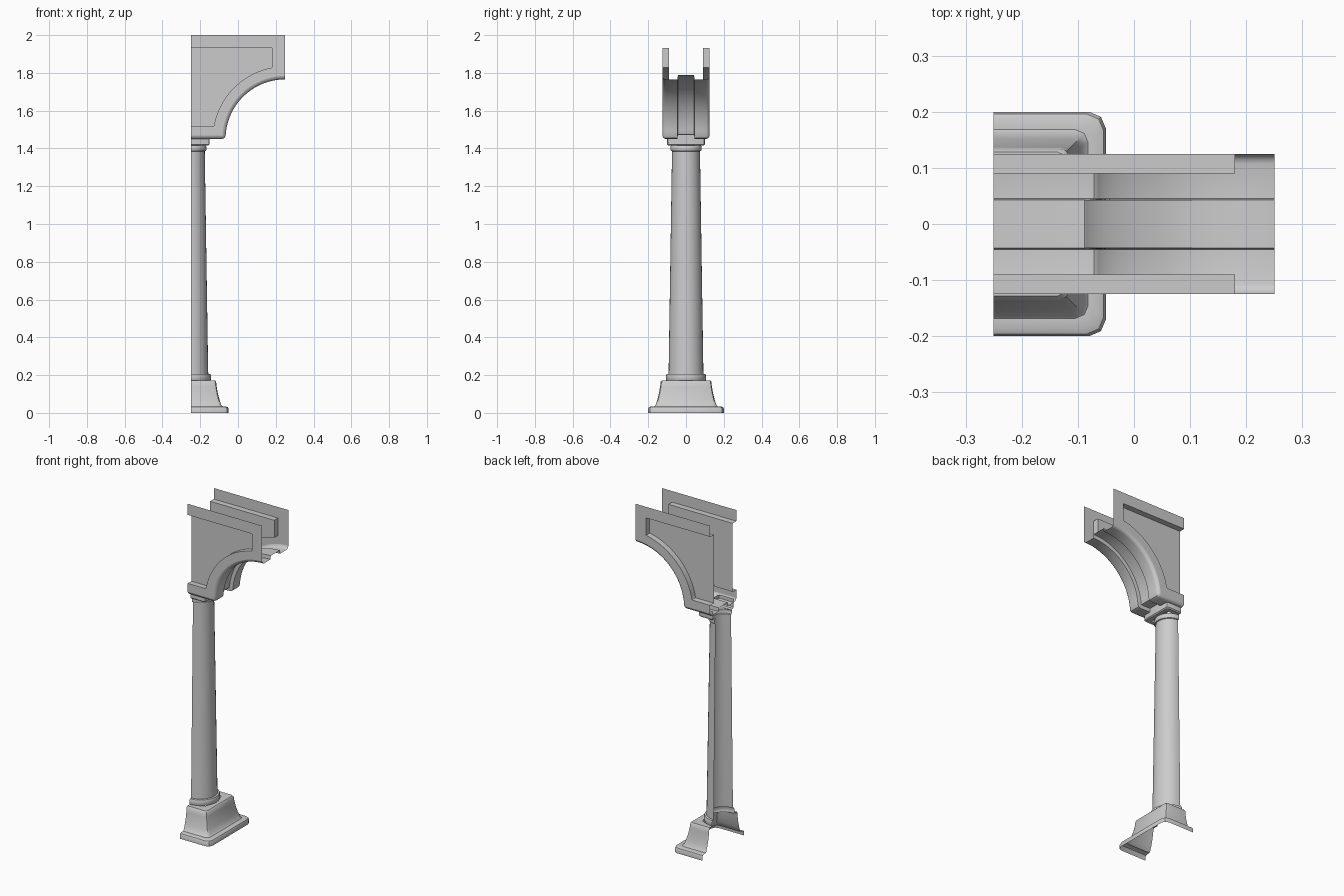
import bpy, bmesh
from math import sin, cos, pi, asin, acos, sqrt

if "Cube" in bpy.data.objects:
    bpy.data.objects.remove(bpy.data.objects["Cube"])

AX = -0.25           # column axis / cut plane
CX, CZ, R = 0.25, 1.45, 0.316   # arch centre and radius


def finish(name, bm, mirror=False, angle=35):
    bmesh.ops.remove_doubles(bm, verts=bm.verts, dist=1e-5)
    me = bpy.data.meshes.new(name)
    bm.to_mesh(me)
    bm.free()
    ob = bpy.data.objects.new(name, me)
    bpy.context.collection.objects.link(ob)
    bpy.ops.object.select_all(action='DESELECT')
    ob.select_set(True)
    bpy.context.view_layer.objects.active = ob
    bpy.ops.object.shade_smooth_by_angle(angle=angle * pi / 180)
    if mirror:
        m = ob.modifiers.new("mirror", 'MIRROR')
        m.use_axis = (False, True, False)
        m.merge_threshold = 0.0005
    return ob


def loft(bm, rings):
    rows = [[bm.verts.new(p) for p in r] for r in rings]
    for a, b in zip(rows, rows[1:]):
        for j in range(len(a) - 1):
            bm.faces.new((a[j], a[j + 1], b[j + 1], b[j]))


# half ring of a round section
def round_ring(r, z, n=16):
    return [(AX + r * cos(a), r * sin(a), z)
            for a in (-pi / 2 + pi * i / n for i in range(n + 1))]


# half ring of a square section with softened corners
def square_ring(w, z, c):
    h = [(AX, -w, z), (AX + w - c, -w, z), (AX + w - 0.3 * c, -w + 0.3 * c, z),
         (AX + w, -w + c, z)]
    return h + [(x, -y, z) for x, y, z in reversed(h)]


# line running under the spring and up the arch, pushed d into the masonry
def arch_line(d, end_x=CX, n=20):
    r, z = R + d, CZ + d
    b = max(0.018 - d, 0.002)
    cx = CX - sqrt(r * r - d * d)
    pts = [(AX, z), (cx - b, z), (cx - 0.3 * b, z + 0.3 * b)]
    a0 = asin((d + b) / r)
    a1 = acos((CX - end_x) / r)
    for i in range(n + 1):
        a = a0 + (a1 - a0) * i / n
        pts.append((CX - r * cos(a), CZ + r * sin(a)))
    return pts


def at_y(pts, y):
    return [(x, y, z) for x, z in pts]


# plinth: square foot with concave sides and a flat top
bm = bmesh.new()
loft(bm, [square_ring(w, z, c) for w, z, c in (
    (0.2, 0, 0.03), (0.2, 0.022, 0.03), (0.196, 0.03, 0.03), (0.187, 0.034, 0.028),
    (0.168, 0.034, 0.022), (0.162, 0.04, 0.02), (0.152, 0.07, 0.018),
    (0.143, 0.105, 0.016), (0.137, 0.14, 0.015), (0.134, 0.165, 0.014),
    (0.128, 0.172, 0.014), (0.095, 0.172, 0.05))])
finish("plinth", bm)

# shaft with lower and upper collars
bm = bmesh.new()
loft(bm, [round_ring(r, z) for r, z in (
    (0.104, 0.17), (0.107, 0.178), (0.107, 0.195), (0.103, 0.205), (0.093, 0.207),
    (0.092, 0.22), (0.074, 1.385), (0.08, 1.387), (0.083, 1.394),
    (0.083, 1.408), (0.078, 1.416))])
finish("column_shaft", bm)

# square capital block
bm = bmesh.new()
loft(bm, [square_ring(w, z, 0.012) for w, z in (
    (0.07, 1.415), (0.094, 1.416), (0.1, 1.422), (0.1, 1.45 + 0.022))])
finish("capital_block", bm)

# arch underside with a sunken centre channel and rounded outer edge
bm = bmesh.new()
loft(bm, [at_y(arch_line(d), y) for y, d in (
    (0, 0.022), (-0.043, 0.022), (-0.045, 0), (-0.107, 0), (-0.115, 0.0025),
    (-0.122, 0.009), (-0.125, 0.018))])
finish("arch_soffit", bm, mirror=True)

# raised face frame, its recess walls and the sunken panel, on both sides
outer = arch_line(0.018) + [(CX, 2.0), (AX, 2.0)]
inner = arch_line(0.068, 0.18) + [(0.18, 1.933), (AX, 1.933)]
bm = bmesh.new()
bm.faces.new([bm.verts.new(p) for p in at_y(outer + inner[::-1], -0.125)])
loft(bm, [at_y(inner, -0.125), at_y(inner, -0.09)])
bm.faces.new([bm.verts.new(p) for p in at_y(inner, -0.09)])
finish("spandrel_panel", bm, mirror=True)
